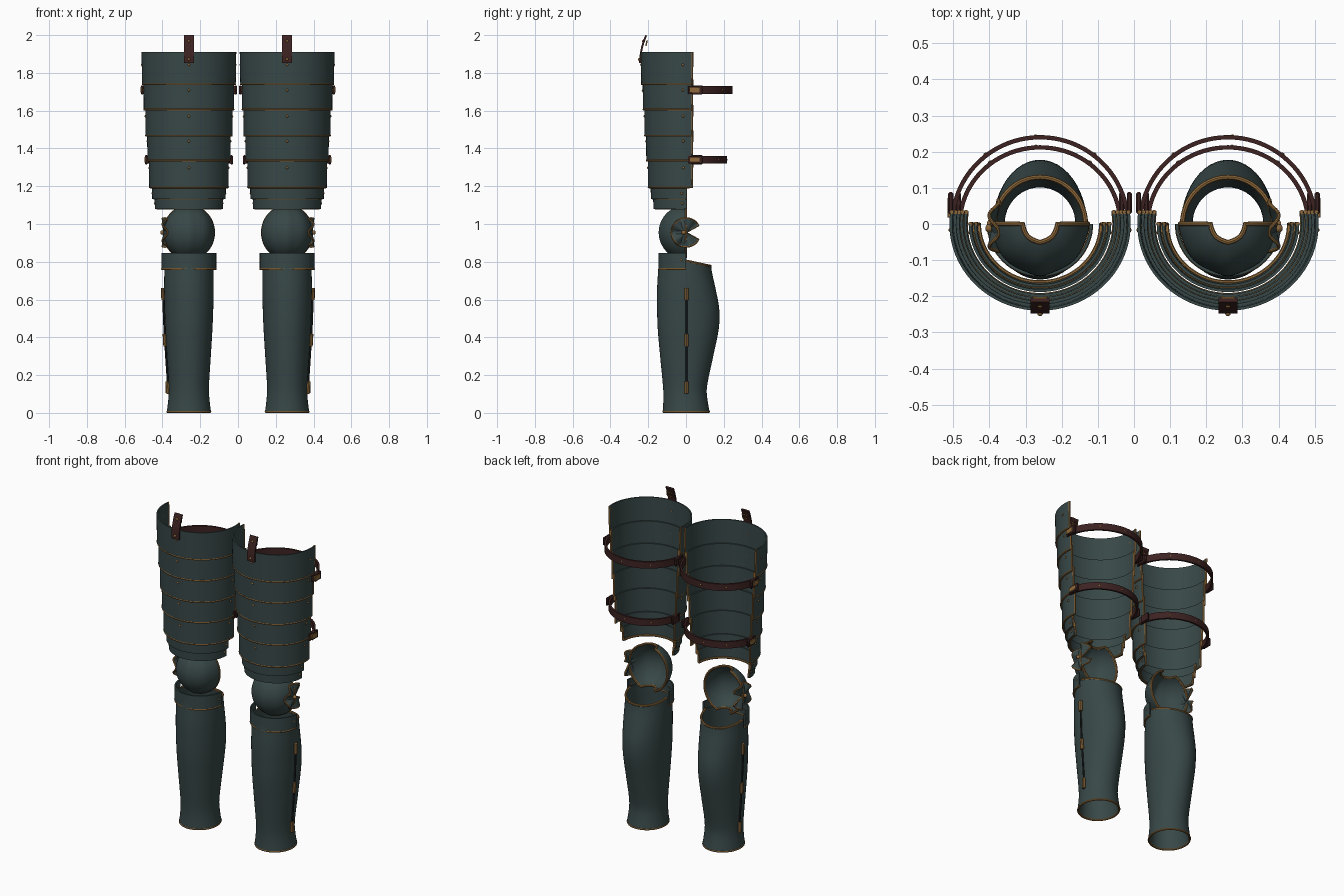
import bpy, bmesh, math
from math import sin, cos, pi
from mathutils import Vector, Matrix

if "Cube" in bpy.data.objects:
    bpy.data.objects.remove(bpy.data.objects["Cube"])

CX = 0.26  # leg centre; everything is built at +x and mirrored


def material(name, rgb):
    m = bpy.data.materials.new(name)
    m.diffuse_color = (*rgb, 1)
    m.use_nodes = True
    m.node_tree.nodes["Principled BSDF"].inputs["Base Color"].default_value = m.diffuse_color
    return m


STEEL = material("dark teal steel", (0.040, 0.064, 0.064))
BRASS = material("aged brass", (0.27, 0.14, 0.042))
LEATHER = material("brown leather", (0.045, 0.016, 0.015))
DARK = material("blackened iron", (0.015, 0.018, 0.018))


def bake(ob):
    """Turn the evaluated object into a plain mesh."""
    dg = bpy.context.evaluated_depsgraph_get()
    return bpy.data.meshes.new_from_object(ob.evaluated_get(dg))


def finish(name, mesh, mat, thick=0):
    """Thicken, mirror to the other leg, smooth by angle."""
    tmp = bpy.data.objects.new("tmp", mesh)
    bpy.context.collection.objects.link(tmp)
    if thick:
        s = tmp.modifiers.new("thickness", 'SOLIDIFY')
        s.thickness, s.offset = thick, 0
    mir = tmp.modifiers.new("mirror", 'MIRROR')
    mir.use_mirror_merge = False
    out = bake(tmp)
    bpy.data.objects.remove(tmp)
    out.polygons.foreach_set("use_smooth", [True] * len(out.polygons))
    out.set_sharp_from_angle(angle=math.radians(40))
    out.materials.clear()
    out.materials.append(mat)
    ob = bpy.data.objects.new(name, out)
    bpy.context.collection.objects.link(ob)
    return ob


def sheet(name, fn, nu, nv, mat, thick=0.008, closed=False):
    """Grid surface fn(u, v), u and v in 0..1."""
    cols = nu if closed else nu + 1
    verts = [fn(i / nu, j / nv) for j in range(nv + 1) for i in range(cols)]
    faces = [(j * cols + i, j * cols + (i + 1) % cols,
              (j + 1) * cols + (i + 1) % cols, (j + 1) * cols + i)
             for j in range(nv) for i in range(nu)]
    me = bpy.data.meshes.new(name)
    me.from_pydata(verts, [], faces)
    return finish(name, me, mat, thick)


def tube(name, pts, r, mat, closed=False):
    cu = bpy.data.curves.new(name, 'CURVE')
    cu.dimensions = '3D'
    cu.bevel_depth, cu.bevel_resolution = r, 2
    cu.use_fill_caps = True
    sp = cu.splines.new('POLY')
    sp.points.add(len(pts) - 1)
    for p, q in zip(sp.points, pts):
        p.co = (*q, 1)
    sp.use_cyclic_u = closed
    ob = bpy.data.objects.new(name, cu)
    bpy.context.collection.objects.link(ob)
    bpy.context.view_layer.update()
    me = bake(ob)
    bpy.data.objects.remove(ob)
    return finish(name, me, mat)


def rivets(name, pts, r=0.007):
    bm = bmesh.new()
    for p in pts:
        bmesh.ops.create_uvsphere(bm, u_segments=10, v_segments=6, radius=r,
                                  matrix=Matrix.Translation(p))
    me = bpy.data.meshes.new(name)
    bm.to_mesh(me)
    return finish(name, me, BRASS)


def box(name, centre, size, mat):
    bm = bmesh.new()
    bmesh.ops.create_cube(bm, size=1, matrix=Matrix.Translation(centre) @ Matrix.Diagonal((*size, 1)))
    bmesh.ops.bevel(bm, geom=bm.edges[:], offset=min(size) * 0.25, segments=1, affect='EDGES')
    me = bpy.data.meshes.new(name)
    bm.to_mesh(me)
    return finish(name, me, mat)


def front(r, t, z, k=0.955):
    """Point on a front-facing arc, t = 0 straight ahead."""
    return (CX + r * sin(t), -r * k * cos(t), z)


# Thigh lames: top z, bottom z, top radius, bottom radius, y of the side edges
LAMES = [(1.91, 1.738, 0.247, 0.244, 0.033), (1.765, 1.603, 0.236, 0.235, 0.033),
         (1.63, 1.465, 0.227, 0.226, 0.033), (1.495, 1.333, 0.217, 0.216, 0.033),
         (1.36, 1.192, 0.207, 0.206, 0.033), (1.22, 1.132, 0.193, 0.190, 0.0),
         (1.16, 1.080, 0.179, 0.176, 0.0)]
studs = []
for n, (z1, z0, r1, r0, ye) in enumerate(LAMES):
    a = pi / 2 + math.asin(ye / (r0 * 0.955))
    sheet(f"thigh_lame_{n + 1}",
          lambda u, v: front(r1 + (r0 - r1) * v, (2 * u - 1) * a, z1 + (z0 - z1) * v), 40, 2, STEEL)
    inset = 0 if ye else 0.007
    arc = [front(r0 - inset, (i / 20 - 1) * a, z0 + 0.003) for i in range(41)]
    tube(f"thigh_lame_trim_{n + 1}",
         [front(r1, -a, z1)] + arc + [front(r1, a, z1)], 0.006, BRASS)
    zr = z0 + (0.105 if n < 5 else 0.03)
    if n < 5:
        studs += [front(r0 + 0.003, t, zr) for t in (-1.5, 0, 1.5)]
    else:
        studs += [front(r0 + 0.003, t, zr) for t in (-1.45, 1.45)]
rivets("thigh_rivets", studs)

# Leather straps closing the back of the thigh, with end buckles
for n, (z, rx, ry) in enumerate([(1.71, 0.243, 0.24), (1.34, 0.222, 0.212)]):
    def strap(u, v):
        t = (2 * u - 1) * (pi / 2 - 0.05)
        return (CX + rx * sin(t), ry * cos(t), z + (v - 0.5) * 0.042)
    sheet(f"thigh_strap_{n + 1}", strap, 40, 1, LEATHER, 0.012)
    rivets(f"strap_studs_{n + 1}",
           [(CX + (rx + 0.005) * sin(t), (ry + 0.005) * cos(t) - 0.004, z) for t in (-0.65, 0.05, 0.65)])
    for s in (-1, 1):
        x = CX + s * (rx + 0.004)
        box(f"strap_end_{n + 1}", (x, 0.058, z), (0.014, 0.06, 0.048), LEATHER)
    box(f"strap_buckle_{n + 1}", (CX + rx + 0.009, 0.045, z), (0.009, 0.055, 0.03), BRASS)

# Hanging tab on the top lame
def tab(u, v):
    return (CX + (u - 0.5) * 0.052, -0.243 + 0.032 * v ** 2, 1.852 + 0.146 * v)


sheet("hanging_tab", tab, 2, 10, LEATHER, 0.010)
rivets("tab_studs", [(CX, -0.247, 1.872), (CX, -0.225, 1.968)], 0.008)
tube("tab_loop", [(CX - 0.017, -0.212, 1.945), (CX + 0.017, -0.212, 1.945),
                  (CX + 0.017, -0.206, 1.97), (CX - 0.017, -0.206, 1.97)], 0.004, BRASS, True)

# Knee cup: half ball open at the back and at both poles
KZ, PM = 0.955, 1.2


def knee(t, p):
    k = 1 + 0.035 * max(0, 1 - abs(t) / 0.3) + 0.008 * cos(8 * t)
    return (CX + 0.131 * k * sin(t) * cos(p), -0.135 * k * cos(t) * cos(p), KZ + 0.14 * sin(p))


sheet("knee_cup", lambda u, v: knee((u - 0.5) * pi, (2 * v - 1) * PM), 40, 20, STEEL)
edge = [knee(-pi / 2, (i / 12 - 1) * PM) for i in range(25)]
edge += [knee((i / 12 - 0.5) * pi, PM) for i in range(1, 12)]
edge += [knee(pi / 2, (1 - i / 12) * PM) for i in range(25)]
edge += [knee((0.5 - i / 12) * pi, -PM) for i in range(1, 12)]
tube("knee_cup_trim", edge, 0.007, BRASS, True)

# Fluted side fan on the outer knee, notched towards the back
def fan(a, r):
    return (CX + 0.131 + 0.014 * cos(5 * a) * r / 0.075 - 0.004, r * cos(a), KZ + r * sin(a))


A0 = 0.5
sheet("knee_fan", lambda u, v: fan(A0 + u * 2 * (pi - A0), 0.004 + 0.071 * v), 40, 6, STEEL, 0.007)
tube("knee_fan_trim", [fan(0, 0.004)] + [fan(A0 + i / 40 * 2 * (pi - A0), 0.076) for i in range(41)],
     0.005, BRASS, True)
rivets("knee_fan_rivet", [(CX + 0.14, -0.012, KZ)], 0.012)

# Shin guard: z, half width, front depth, back depth
SHIN = [(0.0, 0.114, 0.120, 0.122), (0.06, 0.106, 0.116, 0.111), (0.13, 0.102, 0.117, 0.106),
        (0.30, 0.112, 0.133, 0.140), (0.45, 0.121, 0.146, 0.170), (0.55, 0.125, 0.149, 0.172),
        (0.66, 0.127, 0.149, 0.152), (0.76, 0.126, 0.143, 0.131), (0.86, 0.126, 0.138, 0.126)]


def shin_size(z):
    i = max(k for k in range(len(SHIN) - 1) if SHIN[k][0] <= z)
    p = [SHIN[min(max(i + d, 0), len(SHIN) - 1)] for d in (-1, 0, 1, 2)]
    f = (z - p[1][0]) / (p[2][0] - p[1][0])
    h = p[2][0] - p[1][0]
    res = []
    for c in (1, 2, 3):
        m1 = (p[2][c] - p[0][c]) / (p[2][0] - p[0][0]) * h
        m2 = (p[3][c] - p[1][c]) / (p[3][0] - p[1][0]) * h
        res.append((2 * f**3 - 3 * f**2 + 1) * p[1][c] + (f**3 - 2 * f**2 + f) * m1
                   + (3 * f**2 - 2 * f**3) * p[2][c] + (f**3 - f**2) * m2)
    return res


def shin(u, v):
    a = 2 * pi * u
    top = 0.805 - 0.028 * max(0, sin(a))
    z = 0.006 + (top - 0.006) * v
    w, f, b = shin_size(z)
    return (CX + w * cos(a), (b if sin(a) > 0 else f) * sin(a), z)


sheet("shin_guard", shin, 48, 28, STEEL, 0.008, True)
tube("shin_bottom_trim", [shin(i / 48, 0) for i in range(48)], 0.006, BRASS, True)
tube("shin_top_trim", [shin(i / 48, 1) for i in range(25)], 0.007, BRASS)

# Cuff band around the front of the shin top
def cuff(t, z):
    return front(0.141, t, z, 1.0)


sheet("shin_cuff", lambda u, v: cuff((u - 0.5) * pi, 0.762 + 0.085 * v), 36, 1, STEEL)
tube("shin_cuff_trim", [cuff((i / 36 - 0.5) * pi, 0.762) for i in range(37)], 0.006, BRASS)
rivets("shin_cuff_rivets", [cuff(t, 0.81) for t in (-1.4, 1.4)])

# Outer hinge: rod and three brass knuckles
def hinge(z):
    return (CX + shin_size(z)[0] + 0.009, 0.003, z)


tube("hinge_rod", [hinge(0.10 + 0.56 * i / 14) for i in range(15)], 0.005, DARK)
for n, z in enumerate((0.63, 0.385, 0.135)):
    tube(f"hinge_knuckle_{n + 1}", [hinge(z - 0.032), hinge(z + 0.032)], 0.011, BRASS)
